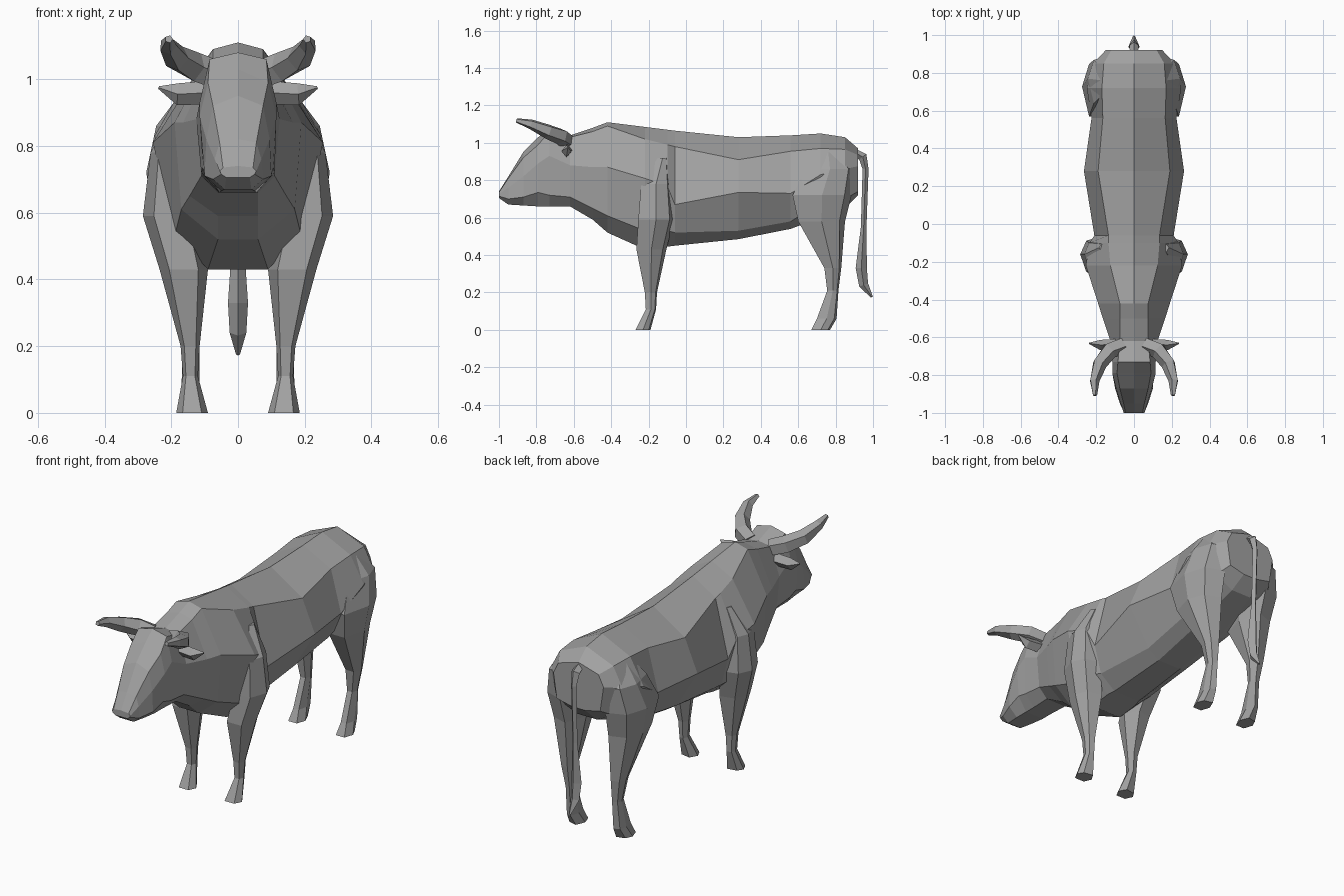
import bpy
import bmesh
from math import cos, sin, tau
from mathutils import Vector

# Remove the default object
if "Cube" in bpy.data.objects:
    bpy.data.objects.remove(bpy.data.objects["Cube"], do_unlink=True)

# Single hide colour
hide = bpy.data.materials.new("grey_hide")
hide.use_nodes = True
colour = (.36, .36, .36, 1)
hide.diffuse_color = colour
hide.node_tree.nodes["Principled BSDF"].inputs["Base Color"].default_value = colour


def loft(name, rings, mirrored=False):
    """Skin a list of equal-length point rings, cap both ends, shade flat."""
    bm = bmesh.new()
    loops = [[bm.verts.new(point) for point in ring] for ring in rings]
    count = len(loops[0])
    for first, second in zip(loops, loops[1:]):
        for i in range(count):
            j = (i + 1) % count
            bm.faces.new((first[i], first[j], second[j], second[i]))
    bm.faces.new(loops[0])
    bm.faces.new(loops[-1])
    bmesh.ops.recalc_face_normals(bm, faces=bm.faces[:])
    mesh = bpy.data.meshes.new(name)
    bm.to_mesh(mesh)
    bm.free()
    mesh.materials.append(hide)
    obj = bpy.data.objects.new(name, mesh)
    bpy.context.scene.collection.objects.link(obj)
    if mirrored:
        obj.modifiers.new("other_side", "MIRROR").use_axis[0] = True
    return obj


def body_ring(y, top, *outline):
    """Full cross-section from a ridge height and the (x, z) pairs of one side."""
    side = list(zip(outline[::2], outline[1::2]))
    left = [(x, y, z) for x, z in side]
    right = [(-x, y, z) for x, z in reversed(side)]
    return [(0, y, top)] + left + right


def leg_ring(z, inner, outer, front, back):
    """Six-sided horizontal leg section, its outer rear corner cut back."""
    hexagon = [(.2, 0), (.8, 0), (1, .5), (.8, .88), (.25, 1), (0, .5)]
    return [(inner + u * (outer - inner), front + v * (back - front), z)
            for u, v in hexagon]


def tube_rings(path, up, sides, flatten=1):
    """Rings across a path of (x, y, z, radius) points."""
    points = [Vector(p[:3]) for p in path]
    rings = []
    for i, point in enumerate(points):
        before = points[max(i - 1, 0)]
        after = points[min(i + 1, len(points) - 1)]
        direction = (after - before).normalized()
        across = direction.cross(Vector(up)).normalized()
        over = across.cross(direction)
        radius = path[i][3]
        rings.append([point + radius * (flatten * cos(tau * k / sides) * across
                                        + sin(tau * k / sides) * over)
                      for k in range(sides)])
    return rings


# Head, neck and trunk: y, ridge, then upper, flank, lower and belly corners
head_sections = [
    (-1, .74, .045, .735, .055, .725, .05, .715, .035, .705),
    (-.95, .82, .055, .81, .07, .76, .075, .7, .04, .67),
    (-.87, .95, .075, .92, .095, .82, .1, .71, .05, .665),
    (-.79, 1.03, .09, .99, .115, .89, .105, .735, .055, .66),
    (-.73, 1.08, .085, 1.06, .115, .93, .11, .72, .055, .66),
    (-.62, 1.04, .075, 1.03, .125, .88, .11, .71, .06, .66),
]
trunk_sections = [
    (-.5, 1.08, .075, 1.06, .165, .87, .145, .65, .06, .59),
    (-.42, 1.11, .075, 1.09, .19, .87, .17, .61, .06, .52),
    (-.22, 1.085, .125, 1.02, .255, .81, .19, .53, .09, .43),
    (-.1, 1.07, .135, .99, .235, .77, .185, .53, .09, .445),
    (-.06, 1.065, .135, .98, .21, .67, .17, .52, .08, .45),
    (.28, 1.03, .19, .91, .265, .735, .14, .53, .07, .485),
    (.56, 1.04, .165, .955, .225, .73, .15, .58, .08, .54),
    (.72, 1.05, .17, .97, .25, .83, .19, .68, .07, .6),
    (.85, 1.03, .16, .965, .215, .86, .17, .7, .06, .65),
    (.92, .97, .12, .935, .15, .875, .13, .74, .04, .72),
]
loft("body", [body_ring(*s) for s in head_sections + trunk_sections])

# Legs: height, inner and outer x, front and back y
front_leg = [
    (.92, .11, .185, -.15, -.1),
    (.78, .14, .262, -.24, -.08),
    (.59, .12, .285, -.255, -.065),
    (.43, .09, .235, -.265, -.105),
    (.2, .115, .172, -.22, -.155),
    (.11, .12, .165, -.215, -.16),
    (0, .09, .185, -.27, -.19),
]
hind_leg = [
    (.96, .08, .17, .7, .82),
    (.86, .08, .245, .64, .9),
    (.72, .09, .275, .57, .885),
    (.58, .09, .25, .6, .85),
    (.33, .11, .19, .74, .83),
    (.21, .115, .165, .755, .815),
    (.06, .115, .17, .7, .805),
    (0, .1, .185, .67, .77),
]
for name, sections in (("front_legs", front_leg), ("hind_legs", hind_leg)):
    loft(name, [leg_ring(*s) for s in sections], mirrored=True)

# Horns sweeping out, forward and up
horn = [(.06, -.64, 1.01, .044), (.13, -.67, 1.035, .046),
        (.183, -.74, 1.062, .04), (.21, -.83, 1.1, .027),
        (.207, -.907, 1.12, .012)]
loft("horns", tube_rings(horn, (0, 0, 1), 5), mirrored=True)

# Flat pointed ears
ear = [(.08, -.635, .96, .035), (.18, -.64, .955, .033),
       (.238, -.632, .975, .004)]
loft("ears", tube_rings(ear, (0, 0, 1), 4, flatten=.8), mirrored=True)

# Hanging tail with a thicker tuft
tail = [(0, .89, .955, .02), (0, .945, .925, .024), (0, .96, .86, .016),
        (0, .95, .55, .015), (0, .937, .33, .03), (0, .95, .24, .025),
        (0, .994, .175, .006)]
loft("tail", tube_rings(tail, (0, 1, 0), 4))
